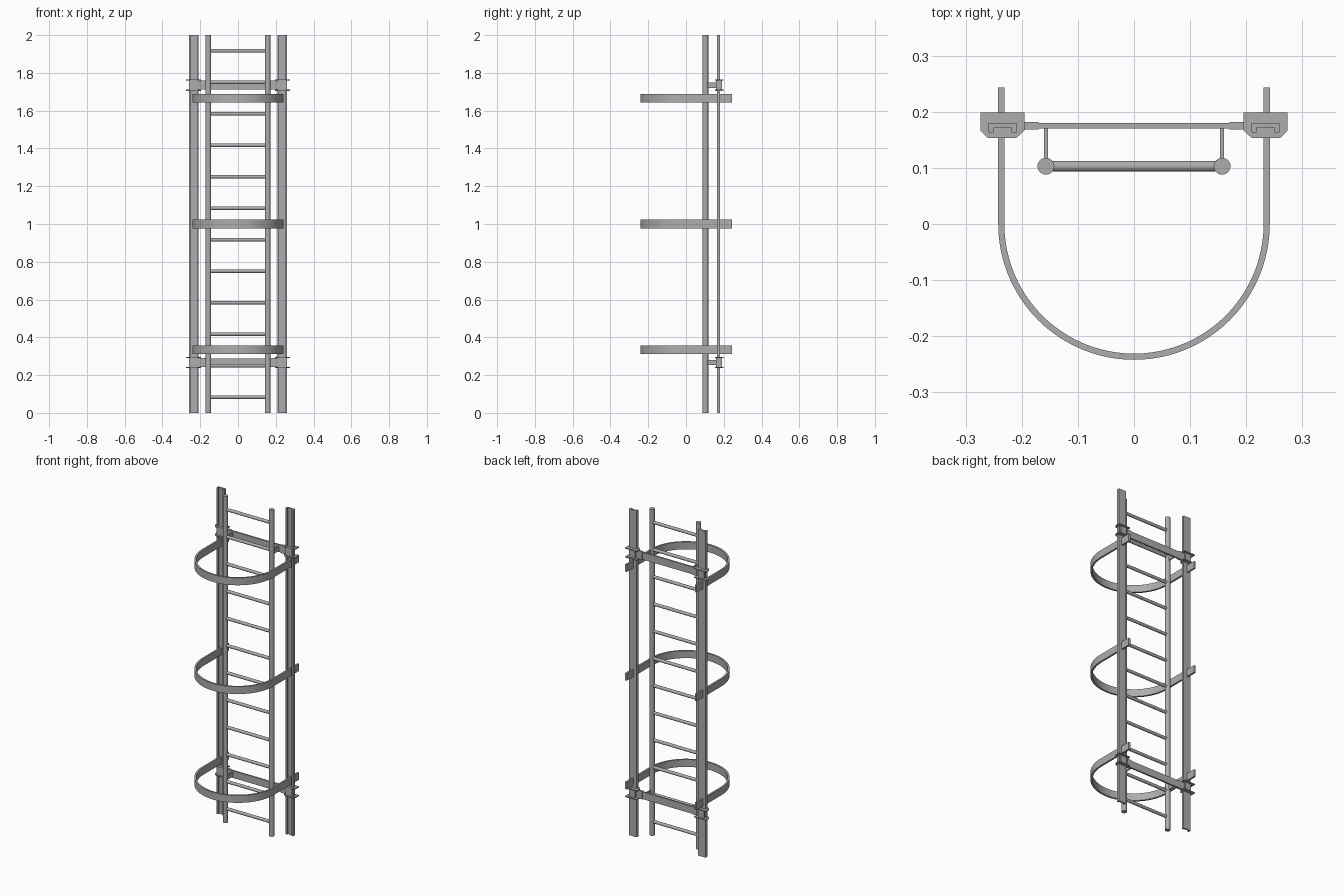
import bpy, bmesh, math
from mathutils import Matrix, Vector

cube = bpy.data.objects.get("Cube")
if cube:
    bpy.data.objects.remove(cube, do_unlink=True)

steel = bpy.data.materials.new("galvanised_grey")
steel.use_nodes = True
GREY = (0.42, 0.42, 0.42, 1)
steel.diffuse_color = GREY
steel.node_tree.nodes["Principled BSDF"].inputs["Base Color"].default_value = GREY
parts = []


def finish(name, bm):
    bmesh.ops.recalc_face_normals(bm, faces=bm.faces)
    mesh = bpy.data.meshes.new(name)
    bm.to_mesh(mesh)
    bm.free()
    mesh.materials.append(steel)
    obj = bpy.data.objects.new(name, mesh)
    bpy.context.collection.objects.link(obj)
    parts.append(obj)


def prism(name, outline, z0, z1):
    """Extrude a plan outline upwards from z0 to z1."""
    bm = bmesh.new()
    face = bm.faces.new([bm.verts.new((x, y, z0)) for x, y in outline])
    top = bmesh.ops.extrude_face_region(bm, geom=[face])["geom"]
    verts = [v for v in top if isinstance(v, bmesh.types.BMVert)]
    bmesh.ops.translate(bm, verts=verts, vec=(0, 0, z1 - z0))
    finish(name, bm)


def block(name, x0, x1, y0, y1, z0, z1):
    prism(name, [(x0, y0), (x1, y0), (x1, y1), (x0, y1)], z0, z1)


def rod(name, start, end, radius, sides=24):
    a, b = Vector(start), Vector(end)
    turn = (b - a).to_track_quat("Z", "Y").to_matrix().to_4x4()
    bm = bmesh.new()
    bmesh.ops.create_cone(bm, cap_ends=True, segments=sides, radius1=radius,
                          radius2=radius, depth=(b - a).length,
                          matrix=Matrix.Translation((a + b) / 2) @ turn)
    finish(name, bm)


STILE_X, STILE_Y = 0.157, 0.103
RAIL_X = 0.234
BRACKETS = (0.267, 1.735)

# Ladder rungs
for i in range(12):
    z = (i + 0.5) / 6
    rod(f"rung_{i + 1}", (-STILE_X, STILE_Y, z), (STILE_X, STILE_Y, z), 0.0095)

# Safety cage hoops: half circle with straight legs running back
def bow(radius, steps=48):
    arc = [(radius * math.cos(math.pi * i / steps),
            -radius * math.sin(math.pi * i / steps)) for i in range(steps + 1)]
    return [(radius, 0.243)] + arc + [(-radius, 0.243)]

for label, z in (("lower", 1 / 3), ("middle", 1), ("upper", 5 / 3)):
    prism(f"{label}_cage_hoop", bow(0.242) + bow(0.231)[::-1], z - 0.0225, z + 0.0225)

# Crossbars joining the two wall rails
for z in BRACKETS:
    block("crossbar", -0.215, 0.215, 0.17, 0.18, z - 0.022, z + 0.022)

for side, s in (("left", 1), ("right", -1)):
    # Round ladder stile
    rod(f"{side}_stile", (s * STILE_X, STILE_Y, 0), (s * STILE_X, STILE_Y, 2), 0.015)

    # Wall rail, a shallow channel open to the front
    w, n = 0.025, 0.016
    channel = [(-w, 0.163), (-n, 0.163), (-n, 0.171), (n, 0.171),
               (n, 0.163), (w, 0.163), (w, 0.18), (-w, 0.18)]
    prism(f"{side}_wall_rail", [(s * RAIL_X + x, y) for x, y in channel], 0, 2)

    for z in BRACKETS:
        # Clamp: two chamfered plates around a block
        plate = [(0.21, 0.153), (0.26, 0.153), (0.274, 0.167),
                 (0.274, 0.199), (0.195, 0.199), (0.195, 0.167)]
        for dz in (-0.027, 0.027):
            prism(f"{side}_clamp_plate", [(s * x, y) for x, y in plate],
                  z + dz - 0.003, z + dz + 0.003)
        block(f"{side}_clamp_block", s * 0.214, s * 0.254, 0.159, 0.19,
              z - 0.025, z + 0.025)
        # Crossbar sleeve and standoff arm to the stile
        block(f"{side}_crossbar_sleeve", s * 0.17, s * 0.2, 0.168, 0.182,
              z - 0.024, z + 0.024)
        block(f"{side}_standoff_arm", s * 0.1535, s * 0.1605, 0.112, 0.172,
              z - 0.014, z + 0.014)

# Smooth round parts, keep hard edges
bpy.ops.object.select_all(action="DESELECT")
for obj in parts:
    obj.select_set(True)
bpy.context.view_layer.objects.active = parts[0]
bpy.ops.object.shade_smooth_by_angle(angle=math.radians(30))
